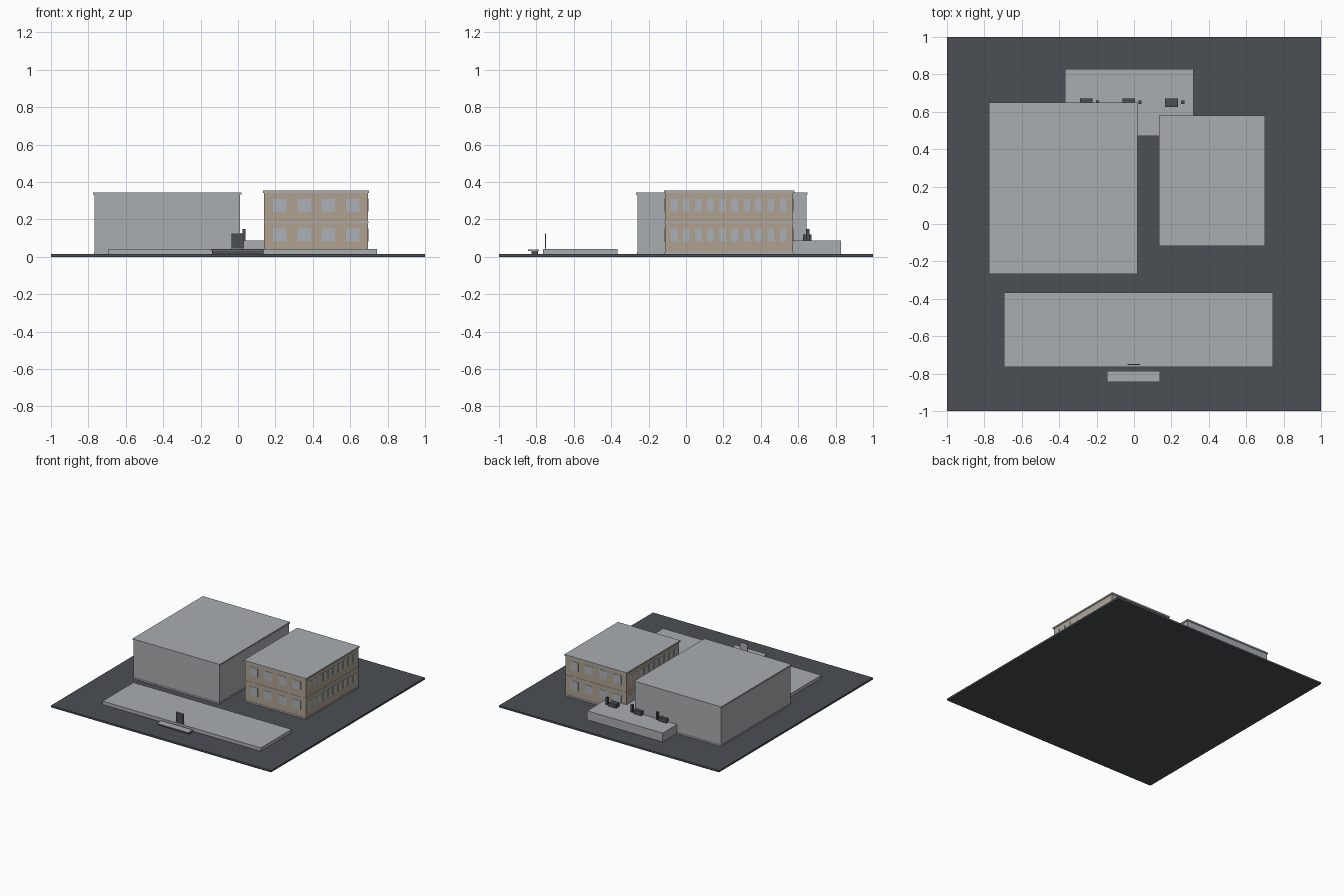
import bpy

cube = bpy.data.objects.get("Cube")
if cube:
    bpy.data.objects.remove(cube, do_unlink=True)


def material(name, color):
    mat = bpy.data.materials.new(name)
    mat.use_nodes = True
    mat.diffuse_color = (*color, 1)
    mat.node_tree.nodes["Principled BSDF"].inputs["Base Color"].default_value = (*color, 1)
    return mat


GRAY = material("concrete gray", (0.40, 0.42, 0.44))
DARK = material("asphalt gray", (0.07, 0.077, 0.088))
TAN = material("tan brick", (0.43, 0.355, 0.28))
GLASS = material("pale window gray", (0.41, 0.44, 0.48))
GROUND = 0.015


def box(name, x, y, z, mat):
    """Box from (low, high) pairs on each axis."""
    lows, highs = zip(x, y, z)
    center = [(a + b) / 2 for a, b in zip(lows, highs)]
    bpy.ops.mesh.primitive_cube_add(size=1, location=center)
    obj = bpy.context.object
    obj.name = name
    obj.scale = [b - a for a, b in zip(lows, highs)]
    bpy.ops.object.transform_apply(location=False, rotation=False, scale=True)
    obj.data.materials.append(mat)
    return obj


def grow(pair, amount):
    return (pair[0] - amount, pair[1] + amount)


def building(name, x, y, top, wall_mat):
    """Walls with a projecting plinth and a thin overhanging roof."""
    box(name + "_walls", x, y, (GROUND, top - 0.012), wall_mat)
    box(name + "_plinth", grow(x, 0.003), grow(y, 0.003), (GROUND, 0.027), GRAY)
    box(name + "_roof", grow(x, 0.006), grow(y, 0.006), (top - 0.012, top), GRAY)


# Site base and the two main buildings
box("ground", (-1, 1), (-1, 1), (0, GROUND), DARK)
building("hall", (-0.768, 0.012), (-0.26, 0.643), 0.344, GRAY)
OX, OY = (0.14, 0.695), (-0.112, 0.573)
building("office", OX, OY, 0.354, TAN)
box("office_floor_band", grow(OX, 0.002), grow(OY, 0.002), (0.180, 0.188), GRAY)

# Office windows: thin plates on all four walls
PLATE = 0.002
for floor, z in (("lower", (0.083, 0.152)), ("upper", (0.243, 0.313))):
    for i in range(4):
        x = 0.223 + 0.13 * i
        for side, wall in (("front", OY[0]), ("back", OY[1])):
            box(f"{side}_{floor}_window_{i + 1}", (x - 0.036, x + 0.036),
                (wall - PLATE, wall + PLATE), z, GLASS)
    for i in range(10):
        y = -0.063 + 0.0647 * i
        for side, wall in (("right_side", OX[0]), ("left_side", OX[1])):
            box(f"{side}_{floor}_window_{i + 1}", (wall - PLATE, wall + PLATE),
                (y - 0.017, y + 0.017), z, GLASS)

# Rear loading platform with three generators and their exhaust stacks
box("rear_platform", (-0.368, 0.318), (0.47, 0.828), (GROUND, 0.088), GRAY)
for i in range(3):
    x = -0.256 + 0.228 * i
    box(f"generator_{i + 1}", (x - 0.034, x + 0.034), (0.626, 0.671), (0.088, 0.12), DARK)
    box(f"exhaust_stack_{i + 1}", (x + 0.052, x + 0.069), (0.642, 0.659), (0.088, 0.148), DARK)

# Front terrace with an upright sign board
box("terrace", (-0.695, 0.743), (-0.765, -0.365), (GROUND, 0.043), GRAY)
box("sign_board", (-0.036, 0.032), (-0.752, -0.748), (0.043, 0.128), GRAY)
box("sign_face", (-0.034, 0.030), (-0.754, -0.752), (0.045, 0.122), DARK)

# Low bench in front of the terrace
box("bench_top", (-0.145, 0.14), (-0.845, -0.787), (0.031, 0.038), GRAY)
box("bench_support", (-0.14, 0.135), (-0.825, -0.792), (GROUND, 0.031), DARK)
